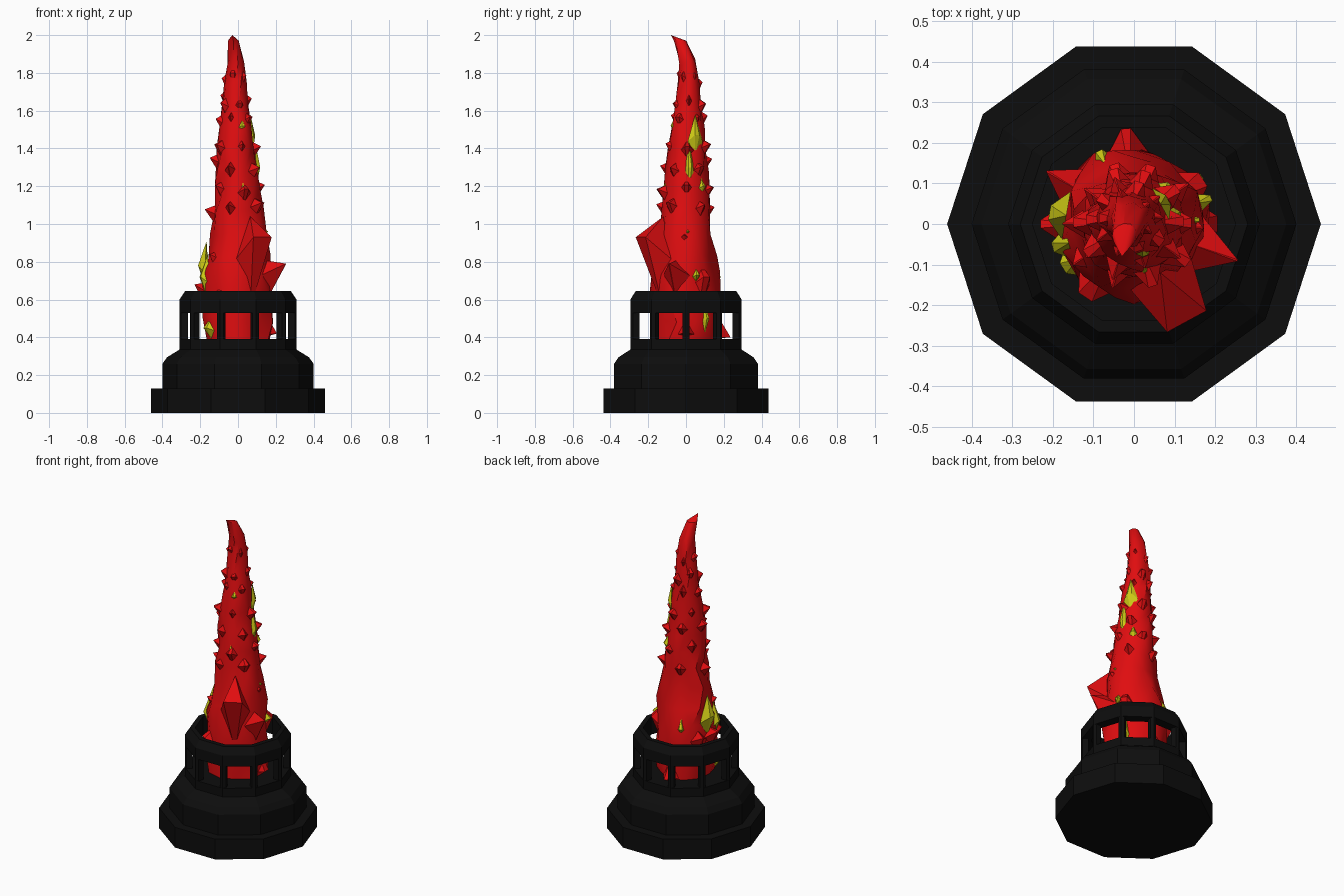
import bpy, bmesh, math, random
from mathutils import Vector

random.seed(4)
if "Cube" in bpy.data.objects:
    bpy.data.objects.remove(bpy.data.objects["Cube"])


def material(name, rgb):
    m = bpy.data.materials.new(name)
    m.use_nodes = True
    m.diffuse_color = (*rgb, 1)
    b = next(n for n in m.node_tree.nodes if n.type == 'BSDF_PRINCIPLED')
    b.inputs["Base Color"].default_value = (*rgb, 1)
    return m


black = material("black_iron", (0.004, 0.004, 0.004))
red = material("flame_red", (0.75, 0.004, 0.005))
yellow = material("flame_yellow", (0.62, 0.60, 0.008))


def finish(bm, name, mat):
    bmesh.ops.recalc_face_normals(bm, faces=bm.faces)
    me = bpy.data.meshes.new(name)
    bm.to_mesh(me)
    bm.free()
    me.materials.append(mat)
    ob = bpy.data.objects.new(name, me)
    bpy.context.scene.collection.objects.link(ob)
    return ob


def bridge(bm, a, b):
    n = len(a)
    for i in range(n):
        bm.faces.new((a[i], a[(i + 1) % n], b[(i + 1) % n], b[i]))


def polar(angle, r, z):
    return Vector((r * math.cos(angle), r * math.sin(angle), z))


CORNERS = [math.tau * i / 10 for i in range(10)]


def lathe(name, profile, closed):
    """Ten-sided turning of (radius, z) points, either a closed tube or capped at both ends."""
    bm = bmesh.new()
    rings = [[bm.verts.new(polar(a, r, z)) for a in CORNERS] for r, z in profile]
    for a, b in zip(rings, rings[1:]):
        bridge(bm, a, b)
    if closed:
        bridge(bm, rings[-1], rings[0])
    else:
        bm.faces.new(rings[0])
        bm.faces.new(rings[-1])
    finish(bm, name, black)


# Stepped pedestal and upper cage ring
lathe("pedestal", [(.46, 0), (.46, .13), (.40, .13), (.40, .26), (.375, .295),
                   (.31, .335), (.31, .39)], False)
lathe("cage_ring", [(.31, .53), (.31, .60), (.28, .645), (.25, .645), (.25, .53)], True)

# Cage posts at the ten corners
bm = bmesh.new()
for a in CORNERS:
    side = polar(a + math.pi / 2, .018, 0)
    ends = [[bm.verts.new(polar(a, r, z) + side * s)
             for r, s in ((.31, 0), (.301, 1), (.266, 1), (.266, -1), (.301, -1))]
            for z in (.385, .535)]
    bridge(bm, *ends)
    for e in ends:
        bm.faces.new(e)
finish(bm, "cage_posts", black)

# Flame column: z, radius, centre x, centre y
KEYS = [(.385, .185, 0, 0), (.66, .195, 0, 0), (.80, .18, 0, -.01), (1.04, .135, 0, 0),
        (1.40, .105, -.01, .005), (1.64, .072, -.015, .015), (1.84, .048, -.01, .015),
        (1.97, .033, -.025, -.03)]


def column(z):
    """Radius and centre of the flame at height z."""
    lo, hi = next(((p, q) for p, q in zip(KEYS, KEYS[1:]) if z <= q[0]), KEYS[-2:])
    t = (z - lo[0]) / (hi[0] - lo[0])
    r, cx, cy = (p + (q - p) * t for p, q in zip(lo[1:], hi[1:]))
    return r, Vector((cx, cy, 0))


# Flame body: jittered rings, each turned half a step, closed by a leaning tip
N, LEVELS = 12, 15
bm = bmesh.new()
rings = []
for k in range(LEVELS):
    z = .385 + (1.97 - .385) * k / (LEVELS - 1)
    r, centre = column(z)
    wobble = .02 if 0 < k < LEVELS - 1 else 0
    rings.append([bm.verts.new(centre + polar(math.tau * (i + k / 2) / N, r * random.uniform(.86, 1.04),
                                              z + random.uniform(-wobble, wobble))) for i in range(N)])
for a, b in zip(rings, rings[1:]):
    bridge(bm, a, b)
bm.faces.new(rings[0])
tip = bm.verts.new((-.03, -.08, 2.0))
for i in range(N):
    bm.faces.new((rings[-1][i], rings[-1][(i + 1) % N], tip))
bmesh.ops.triangulate(bm, faces=bm.faces)
flame = finish(bm, "flame_body", red)
bpy.ops.object.select_all(action='DESELECT')
flame.select_set(True)
bpy.context.view_layer.objects.active = flame
bpy.ops.object.shade_smooth_by_angle(angle=math.radians(40))


def shard(bm, tip, centre, low, high, width, blunt, root):
    """Flame tongue from a diamond inside the column out to a short edge at the tip."""
    out = tip - centre
    out.z = 0
    axis = tip - out * (1 - root)
    side = Vector((-out.y, out.x, 0)).normalized()
    drop = Vector((0, 0, -low))
    base = [bm.verts.new(p) for p in (axis + drop, axis + side * width + drop * .3,
                                      axis + Vector((0, 0, high)), axis - side * width + drop * .3)]
    a, b = bm.verts.new(tip - side * blunt), bm.verts.new(tip + side * blunt)
    for f in (base, (base[0], base[1], b), (base[1], base[2], b), (base[2], base[3], a),
              (base[3], base[0], a), (base[0], b, a), (base[2], a, b)):
        bm.faces.new(f)


# Large shards low on the flame: tip x, y, z, drop, rise, tip half width
bm = bmesh.new()
for x, y, z, low, high, blunt in (
        (.13, -.24, .93, .38, .11, .055), (.255, -.09, .79, .24, .02, .002),
        (-.02, .235, .40, .01, .20, .012), (-.215, .13, .68, .25, .02, .002),
        (-.23, 0, .68, .24, .02, .01), (.205, 0, .42, .03, .20, .02),
        (-.12, -.18, .62, .22, .08, .02), (.17, .11, .72, .26, .10, .02),
        (.17, -.01, .94, .16, .03, .002), (-.15, -.10, .84, .20, .03, .002)):
    shard(bm, Vector((x, y, z)), Vector(), low, high, .085, blunt, .5)
finish(bm, "large_shards", red)

# Small shards: staggered tiers give the column its ragged edge
bm = bmesh.new()
for tier in range(7):
    for i in range(5):
        z = 1.09 + .115 * tier + random.uniform(-.03, .03)
        r, centre = column(z)
        angle = math.pi + math.tau * i / 5 + tier * .63
        reach = r * random.uniform(1.15, 1.35)
        shard(bm, centre + polar(angle, reach, z), centre, .15 - .008 * tier, .04,
              r * .5, random.choice((.002, .012)), .4)
finish(bm, "small_shards", red)

# Yellow licks breaking through: angle, z, half height, half width, reach over the column
bm = bmesh.new()
for angle, z, half, width, reach in (
        (170, .78, .13, .06, 1.16), (195, .72, .12, .04, 1.10), (212, .45, .06, .05, 1.10),
        (28, 1.47, .11, .045, 1.14), (8, 1.30, .13, .03, 1.10), (45, 1.20, .05, .03, 1.10),
        (285, 1.18, .05, .02, 1.10), (295, 1.52, .04, .025, 1.10), (20, .73, .04, .025, 1.08),
        (35, .50, .10, .025, 1.08), (5, .96, .02, .015, 1.08), (115, .72, .07, .03, 1.08)):
    r, centre = column(z)
    shard(bm, centre + polar(math.radians(angle), r * reach, z), centre, half, half, width, width * .3, .8)
finish(bm, "yellow_licks", yellow)
